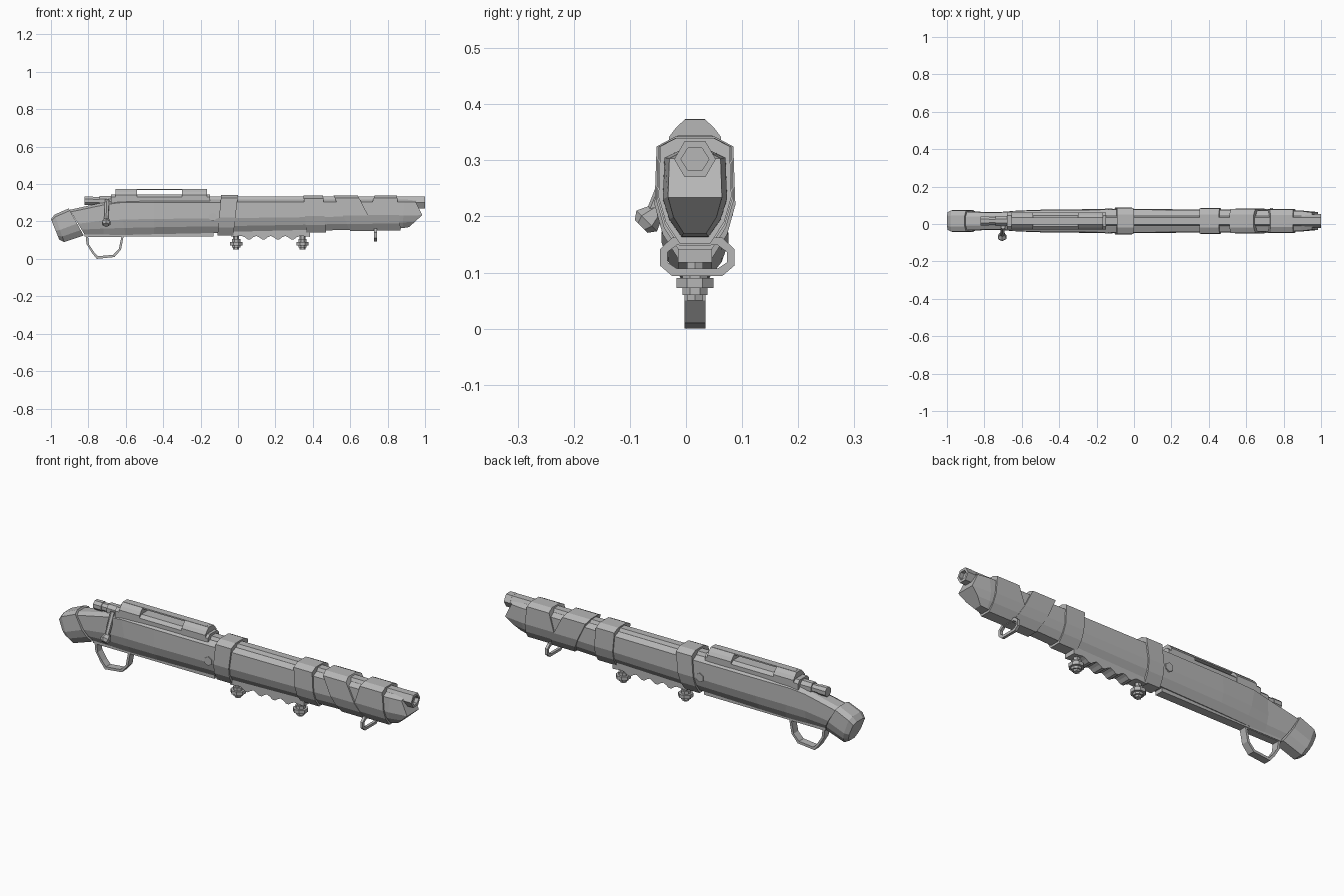
import bpy, bmesh, math
from mathutils import Vector

if "Cube" in bpy.data.objects:
    bpy.data.objects.remove(bpy.data.objects["Cube"], do_unlink=True)

CY = 0.016  # centre plane of the body

grey = bpy.data.materials.new("plain_grey")
grey.use_nodes = True
tone = (0.47, 0.47, 0.47, 1)
grey.diffuse_color = tone
grey.node_tree.nodes["Principled BSDF"].inputs["Base Color"].default_value = tone


def finish(name, bm):
    bmesh.ops.recalc_face_normals(bm, faces=bm.faces)
    mesh = bpy.data.meshes.new(name)
    bm.to_mesh(mesh)
    bm.free()
    mesh.materials.append(grey)
    obj = bpy.data.objects.new(name, mesh)
    bpy.context.collection.objects.link(obj)
    return obj


def place(axis, t, p):
    return {"x": (t, p[0], p[1]), "y": (p[0], t, p[1]), "z": (p[0], p[1], t)}[axis]


def ngon(n, r, c, turn=0.0):
    return [(c[0] + r * math.cos(math.tau * i / n + turn),
             c[1] + r * math.sin(math.tau * i / n + turn)) for i in range(n)]


def prism(name, pts, axis, a, b):
    bm = bmesh.new()
    ends = [[bm.verts.new(place(axis, t, p)) for p in pts] for t in (a, b)]
    n = len(pts)
    for ring in ends:
        bm.faces.new(ring)
    for i in range(n):
        j = (i + 1) % n
        bm.faces.new((ends[0][i], ends[0][j], ends[1][j], ends[1][i]))
    return finish(name, bm)


def frame(name, pts, thick, axis, a, b):
    """Closed loop with a hole, extruded along an axis."""
    c = [(min(p[k] for p in pts) + max(p[k] for p in pts)) / 2 for k in (0, 1)]
    h = [max(p[k] for p in pts) - c[k] for k in (0, 1)]
    inner = [tuple(c[k] + (p[k] - c[k]) * (1 - thick / h[k]) for k in (0, 1)) for p in pts]
    bm = bmesh.new()
    rings = [[bm.verts.new(place(axis, t, p)) for p in loop]
             for loop, t in ((pts, a), (pts, b), (inner, b), (inner, a))]
    n = len(pts)
    for k in range(4):
        r, s = rings[k], rings[(k + 1) % 4]
        for i in range(n):
            j = (i + 1) % n
            bm.faces.new((r[i], r[j], s[j], s[i]))
    return finish(name, bm)


def box(name, x, y, z):
    return prism(name, [(x[0], z[0]), (x[1], z[0]), (x[1], z[1]), (x[0], z[1])], "y", *y)


# Half section of the body: width fraction, height fraction
SECTION = [(0.42, 0), (0.8, 0.2), (1, 0.44), (0.95, 0.92), (0.5, 1)]


def loft(name, stations):
    """Stations: x at top, x at bottom, top z, bottom z, half width, middle push."""
    bm = bmesh.new()
    rings = []
    for xt, xb, zt, zb, hw, push in stations:
        sides = []
        for s in (1, -1):
            side = []
            for f, u in SECTION:
                bulge = push * max(0, 1 - abs(u - 0.44) / 0.48)
                side.append(bm.verts.new((xb + (xt - xb) * u + bulge, CY + s * f * hw,
                                          zb + (zt - zb) * u)))
            sides.append(side)
        rings.append(sides)
    for r, l in (rings[0], rings[-1]):
        for i in range(len(SECTION) - 1):
            bm.faces.new((r[i], r[i + 1], l[i + 1], l[i]))
    loops = [r + l[::-1] for r, l in rings]
    for a, b in zip(loops, loops[1:]):
        for i in range(len(a)):
            j = (i + 1) % len(a)
            bm.faces.new((a[i], a[j], b[j], b[i]))
    return finish(name, bm)


def rod(name, a, b, r1, r2, n=6):
    a, b = Vector(a), Vector(b)
    bm = bmesh.new()
    bmesh.ops.create_cone(bm, cap_ends=True, segments=n, radius1=r1, radius2=r2,
                          depth=(b - a).length)
    bm.transform((b - a).to_track_quat("Z", "Y").to_matrix().to_4x4())
    bmesh.ops.translate(bm, verts=bm.verts, vec=(a + b) / 2)
    return finish(name, bm)


# Stock with a blunt faceted nose
loft("stock", [
    (-0.90, -0.82, 0.262, 0.130, 0.050, 0),
    (-0.72, -0.72, 0.302, 0.127, 0.048, 0),
    (-0.64, -0.60, 0.315, 0.128, 0.056, 0),
    (-0.45, -0.45, 0.317, 0.132, 0.062, 0),
    (-0.05, -0.05, 0.317, 0.140, 0.064, 0),
    (0.40, 0.40, 0.317, 0.150, 0.062, 0),
    (0.89, 0.88, 0.317, 0.164, 0.057, 0),
    (0.955, 0.91, 0.315, 0.170, 0.048, 0.055)])

# Butt cap
loft("butt_cap", [
    (-0.905, -0.825, 0.270, 0.125, 0.058, 0),
    (-0.980, -0.930, 0.237, 0.090, 0.060, 0),
    (-1.000, -0.955, 0.212, 0.102, 0.050, 0)])

# Wrapped bands, some slanted
bands = [("rear_band", -0.09, -0.11, 0.0, -0.025, 0.342, 0.125, 0.072),
         ("middle_band", 0.35, 0.365, 0.455, 0.47, 0.340, 0.140, 0.069),
         ("slanted_wrap", 0.51, 0.60, 0.64, 0.74, 0.340, 0.148, 0.067),
         ("front_wrap", 0.73, 0.67, 0.85, 0.87, 0.340, 0.152, 0.065)]
for name, t0, b0, t1, b1, zt, zb, hw in bands:
    loft(name, [(t0, b0, zt, zb, hw, 0), (t1, b1, zt, zb, hw, 0)])

# Barrel and hollow muzzle
BORE = (CY, 0.302)
prism("barrel", ngon(6, 0.036, BORE), "x", -0.2, 0.98)
frame("muzzle", ngon(6, 0.037, BORE), 0.012, "x", 0.965, 1.0)

# Receiver with raised rings and a thin top bar
half = [(0.045, 0.29), (0.045, 0.33), (0.03, 0.345)]
raised = [(0.046, 0.30), (0.046, 0.342), (0.034, 0.358), (0.018, 0.373)]


def mirrored(pts):
    return [(CY + y, z) for y, z in pts] + [(CY - y, z) for y, z in reversed(pts)]


prism("receiver", mirrored(half), "x", -0.68, -0.15)
for name, a, b in (("rear_ring", -0.655, -0.54), ("front_ring", -0.30, -0.165)):
    prism(name, mirrored(raised), "x", a, b)
box("top_bar", (-0.64, -0.18), (CY - 0.018, CY + 0.018), (0.367, 0.374))

# Bolt, rear knob and handle
prism("bolt", ngon(8, 0.022, (CY, 0.31), math.pi / 8), "x", -0.80, -0.60)
prism("bolt_collar", ngon(8, 0.029, (CY, 0.31), math.pi / 8), "x", -0.74, -0.67)
prism("bolt_knob", ngon(8, 0.025, (CY, 0.31), math.pi / 8), "x", -0.82, -0.775)
rod("bolt_handle", (-0.70, -0.015, 0.315), (-0.705, -0.062, 0.20), 0.013, 0.012)
rod("handle_ball_upper", (-0.705, -0.050, 0.212), (-0.705, -0.070, 0.192), 0.013, 0.026)
rod("handle_ball_lower", (-0.705, -0.070, 0.192), (-0.705, -0.080, 0.182), 0.026, 0.016)

# Trigger guard and floor plate
guard = [(-0.815, 0.13), (-0.81, 0.08), (-0.78, 0.03), (-0.755, 0.0),
         (-0.66, 0.01), (-0.625, 0.05), (-0.61, 0.13)]
frame("trigger_guard", guard, 0.014, "y", CY - 0.019, CY + 0.019)
box("floor_plate", (-0.82, -0.13), (CY - 0.022, CY + 0.022), (0.119, 0.14))

# Cross pin
prism("cross_pin", ngon(6, 0.023, (-0.135, 0.225), math.pi / 6), "y", CY - 0.068, CY + 0.068)

# Wavy hand grip below the fore end
steps = 20
wave = [(0.02 + 0.31 * i / steps, 0.113 + 0.010 * math.cos(math.tau * i / 5))
        for i in range(steps + 1)]
prism("hand_grip", [(-0.035, 0.155), (-0.035, 0.118)] + wave + [(0.385, 0.118), (0.385, 0.155)],
      "y", CY - 0.03, CY + 0.03)
for name, x in (("rear_grip", -0.01), ("front_grip", 0.345)):
    c = (x, CY)
    prism(name + "_post", ngon(6, 0.016, c), "z", 0.05, 0.14)
    prism(name + "_nut", ngon(8, 0.036, c, math.pi / 8), "z", 0.072, 0.09)
    prism(name + "_washer", ngon(8, 0.024, c, math.pi / 8), "z", 0.06, 0.105)

# Sling loop
loop = [(CY + 0.004 + sy * y, z) for sy, y, z in (
    (-1, 0.045, 0.094), (1, 0.045, 0.094), (1, 0.066, 0.112), (1, 0.066, 0.142),
    (1, 0.045, 0.162), (-1, 0.045, 0.162), (-1, 0.066, 0.142), (-1, 0.066, 0.112))]
frame("sling_loop", loop, 0.013, "x", 0.728, 0.742)
